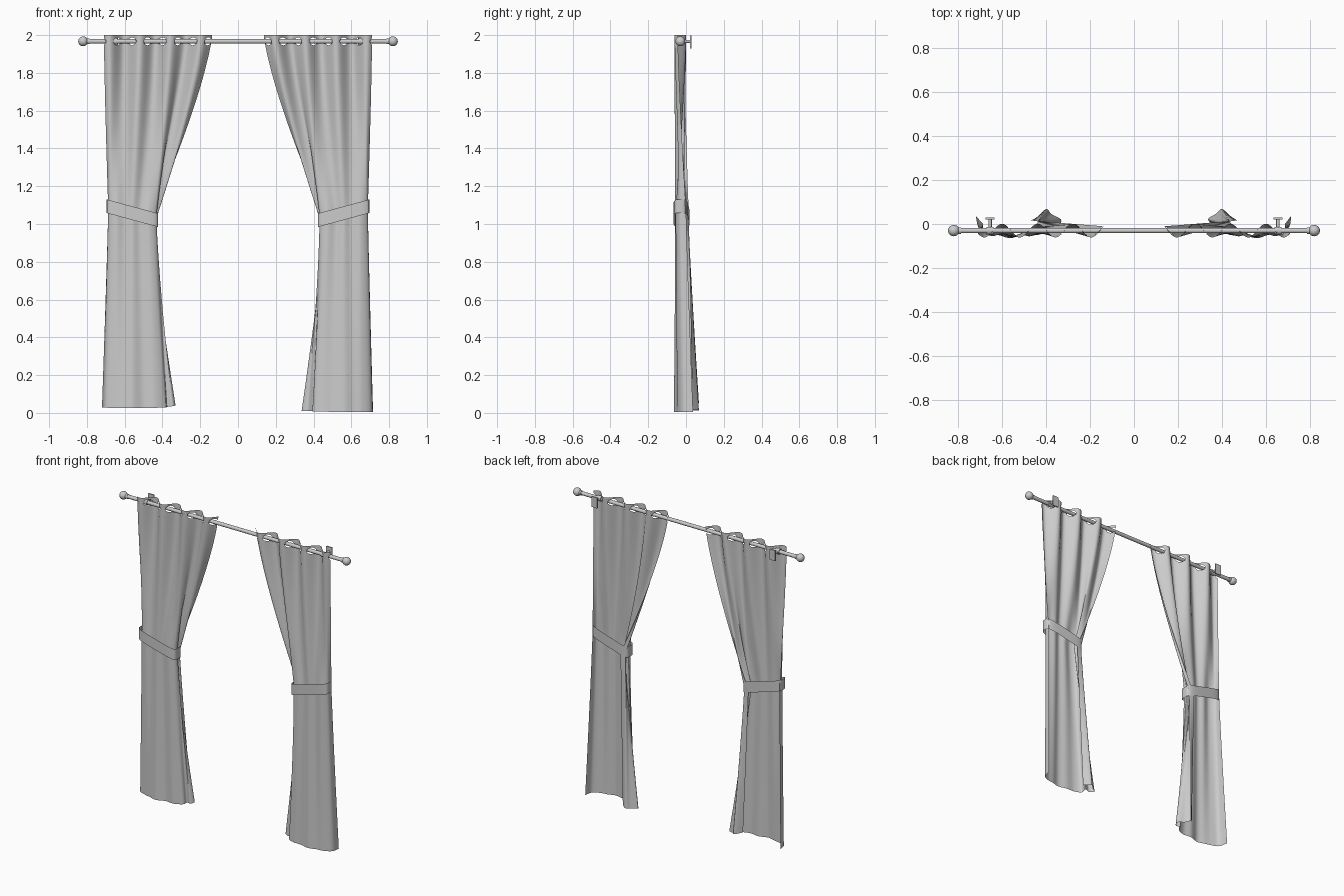
import bpy, bmesh, math
from mathutils import Vector

if "Cube" in bpy.data.objects:
    bpy.data.objects.remove(bpy.data.objects["Cube"])

ROD_Y, ROD_Z = -0.03, 1.967
HOLE_R = 0.021


def finish(name, bm, angle=40):
    me = bpy.data.meshes.new(name)
    bm.to_mesh(me)
    bm.free()
    ob = bpy.data.objects.new(name, me)
    bpy.context.collection.objects.link(ob)
    bpy.context.view_layer.objects.active = ob
    ob.select_set(True)
    bpy.ops.object.shade_smooth_by_angle(angle=math.radians(angle))
    ob.select_set(False)
    return ob


def cylinder(name, r, length, loc, axis, seg=24):
    bm = bmesh.new()
    bmesh.ops.create_cone(bm, cap_ends=True, segments=seg, radius1=r, radius2=r, depth=length)
    ob = finish(name, bm)
    ob.rotation_euler = Vector(axis).to_track_quat('Z', 'Y').to_euler()
    ob.location = loc
    return ob


def box(name, size, loc):
    bm = bmesh.new()
    bmesh.ops.create_cube(bm, size=1)
    bmesh.ops.scale(bm, vec=size, verts=bm.verts)
    ob = finish(name, bm)
    ob.location = loc


def spline(keys, u):
    """Catmull-Rom through the section keys, u in 0..1."""
    n = len(keys) - 1
    i = min(int(u * n), n - 1)
    t = u * n - i
    p = [Vector(keys[max(0, min(n, j))]) for j in (i - 1, i, i + 1, i + 2)]
    return 0.5 * (2 * p[1] + (p[2] - p[0]) * t + (2 * p[0] - 5 * p[1] + 4 * p[2] - p[3]) * t * t
                  + (3 * p[1] - p[0] - 3 * p[2] + p[3]) * t ** 3)


# Cross-sections of one panel (outer edge to inner edge, plan view)
def top_section(u):
    x = 0.71 - 0.573 * u
    return Vector((x, ROD_Y + 0.031 * math.cos(2 * math.pi * (x - 0.60) / 0.162)))


TIE = [(0.687, 0.0), (0.683, -0.035), (0.645, -0.055), (0.60, -0.045), (0.56, -0.057),
       (0.52, -0.046), (0.475, -0.056), (0.438, -0.04), (0.436, -0.015), (0.47, -0.018),
       (0.445, 0.0), (0.437, 0.012), (0.47, 0.016)]
HEM_RIGHT = [(0.715, 0.037), (0.705, -0.015), (0.66, -0.042), (0.61, -0.05), (0.56, -0.064),
             (0.50, -0.052), (0.44, -0.05), (0.395, -0.028), (0.402, 0.012), (0.365, 0.0),
             (0.337, 0.022), (0.375, 0.048), (0.40, 0.068), (0.44, 0.035)]
HEM_LEFT = [(0.72, 0.037), (0.705, -0.02), (0.66, -0.04), (0.61, -0.052), (0.56, -0.064),
            (0.50, -0.045), (0.44, -0.05), (0.385, -0.028), (0.375, 0.0), (0.345, -0.008),
            (0.332, 0.02), (0.375, 0.045), (0.40, 0.068), (0.44, 0.03)]


def curtain(name, side, hem, rise):
    cols = 110
    rows = [2 - 0.0055 * i for i in range(13)]
    rows += [rows[-1] * (1 - i / 56) for i in range(1, 57)]
    bm = bmesh.new()
    grid = []
    for z0 in rows:
        line = []
        for c in range(cols + 1):
            u = c / cols
            tie_z = 1.08 - 0.07 * u
            b = spline(TIE, u)
            if z0 > tie_z:
                t = (2 - z0) / (2 - tie_z)
                p = top_section(u).lerp(b, t ** 1.3)
            else:
                t = (tie_z - z0) / tie_z
                p = b.lerp(spline(hem, u), t ** 1.1)
            z = z0 + rise(u) * max(0, 1 - z0)
            line.append(bm.verts.new((side * p.x, p.y, z)))
        grid.append(line)
    for a, b in zip(grid, grid[1:]):
        for c in range(cols):
            q = (a[c], b[c], b[c + 1], a[c + 1])
            bm.faces.new(q if side < 0 else q[::-1])
    # Eyelet holes where the cloth crosses the rod

    def off(v):
        return Vector((v.y - ROD_Y, v.z - ROD_Z))
    dead = [f for f in bm.faces if off(f.calc_center_median()).length < HOLE_R]
    rim = {v for f in dead for v in f.verts}
    bmesh.ops.delete(bm, geom=dead, context='FACES')
    for v in rim:
        if v.is_valid and v.link_faces:
            d = off(v.co).normalized() * HOLE_R
            v.co.y, v.co.z = ROD_Y + d.x, ROD_Z + d.y
    finish(name, bm, 60)


def tieback(name, side):
    bm = bmesh.new()
    n = 48
    rings = []
    for i in range(n):
        a = 2 * math.pi * i / n
        ca, sa = math.cos(a), math.sin(a)
        ex = math.copysign(abs(ca) ** 0.45, ca)
        ey = math.copysign(abs(sa) ** 0.45, sa)
        x = 0.559 + 0.136 * ex
        k = (0.695 - x) / 0.272
        back = 0.006 + 0.017 * k
        y = (back - 0.066) / 2 + (back + 0.066) / 2 * ey
        zc = 1.094 - 0.074 * k
        rings.append([bm.verts.new((side * x, y, zc + h)) for h in (-0.036, 0.036)])
    for a, b in zip(rings, rings[1:] + rings[:1]):
        q = (a[0], b[0], b[1], a[1])
        bm.faces.new(q if side > 0 else q[::-1])
    finish(name, bm)


# Rod
cylinder("curtain_rod", 0.012, 1.62, (0, ROD_Y, ROD_Z), (1, 0, 0))

for side, label in ((-1, "left"), (1, "right")):
    # Ball finial with collar
    bm = bmesh.new()
    bmesh.ops.create_uvsphere(bm, u_segments=24, v_segments=16, radius=0.026)
    finish(label + "_finial", bm).location = (side * 0.82, ROD_Y, ROD_Z)
    cylinder(label + "_finial_collar", 0.015, 0.014, (side * 0.793, ROD_Y, ROD_Z), (1, 0, 0))
    # Wall bracket: cup on the rod, arm and plate
    cylinder(label + "_bracket_cup", 0.017, 0.032, (side * 0.655, ROD_Y, ROD_Z), (1, 0, 0))
    cylinder(label + "_bracket_arm", 0.008, 0.052, (side * 0.655, -0.004, ROD_Z), (0, 1, 0), 16)
    box(label + "_bracket_plate", (0.042, 0.008, 0.07), (side * 0.655, 0.025, 1.963))
    tieback(label + "_tieback", side)

# Curtain panels
curtain("right_curtain", 1, HEM_RIGHT, lambda u: 0.004 + 0.012 * u * u)
curtain("left_curtain", -1, HEM_LEFT,
        lambda u: 0.022 + 0.008 * (1 - u) ** 4 + 0.042 * u ** 3)
